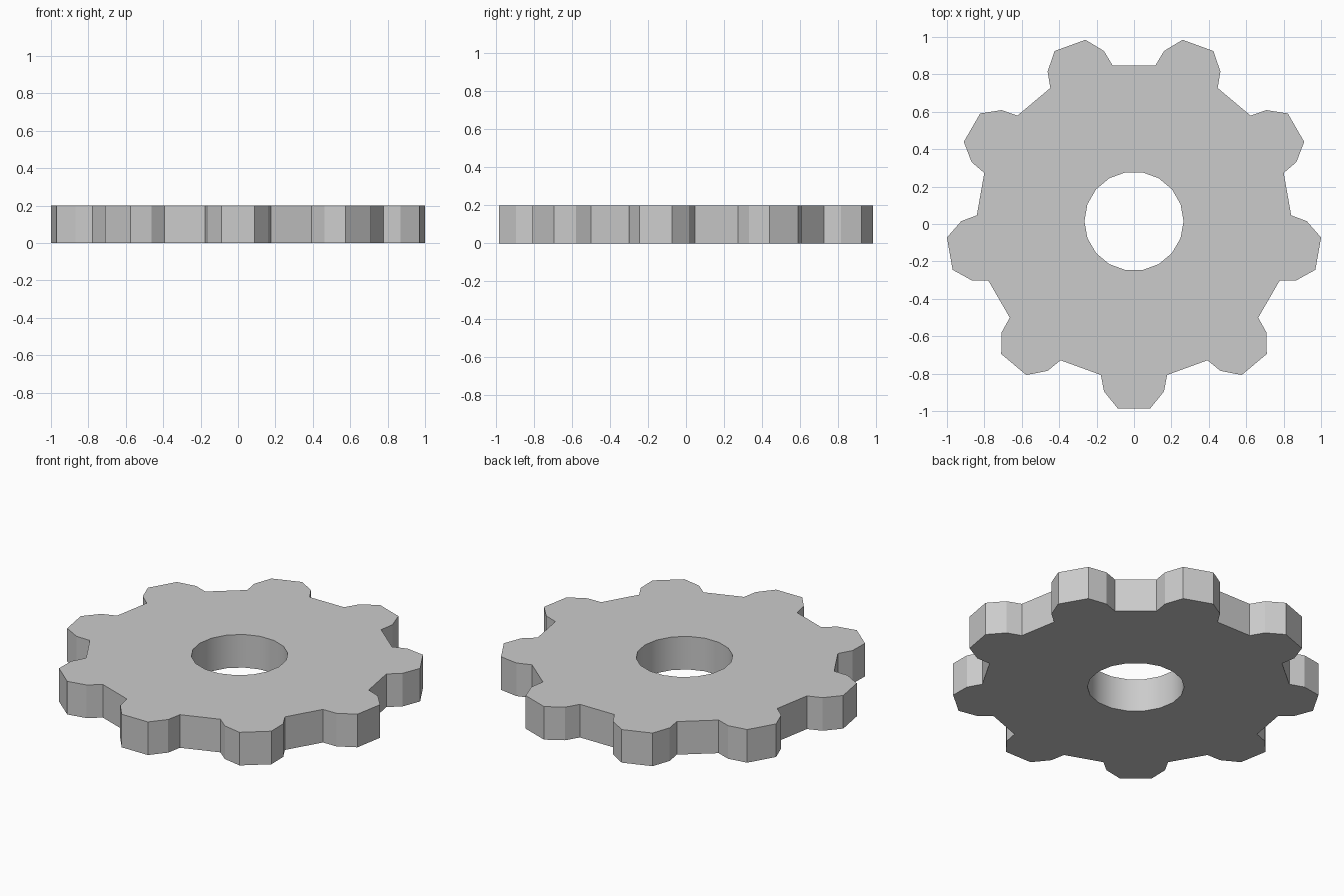
import bpy, bmesh
from math import radians, cos, sin

if "Cube" in bpy.data.objects:
    bpy.data.objects.remove(bpy.data.objects["Cube"])

TEETH, HEIGHT, CY = 9, 0.2, 0.015
HOLE_R, HOLE_SIDES = 0.265, 18


def polar(r, deg):
    a = radians(deg)
    return (r * cos(a), CY + r * sin(a), 0)


# One tooth as (radius, angle from its centre line), repeated round the wheel
tooth = [(0.841, -12.15), (0.924, -10), (1.004, -5),
         (1.004, 5), (0.924, 10), (0.841, 12.15)]
rim = [polar(r, -90 + i * 360 / TEETH + a) for i in range(TEETH) for r, a in tooth]

# Round centre bore
bore = [polar(HOLE_R, i * 360 / HOLE_SIDES) for i in range(HOLE_SIDES)]

bm = bmesh.new()
edges = []
for loop in (rim, bore):
    vs = [bm.verts.new(p) for p in loop]
    edges += [bm.edges.new((vs[i - 1], vs[i])) for i in range(len(vs))]

# Fill the flat profile and extrude it to thickness
bmesh.ops.triangle_fill(bm, use_beauty=True, edges=edges, normal=(0, 0, 1))
ext = bmesh.ops.extrude_face_region(bm, geom=bm.faces[:], use_keep_orig=True)
top = [g for g in ext["geom"] if isinstance(g, bmesh.types.BMVert)]
bmesh.ops.translate(bm, verts=top, vec=(0, 0, HEIGHT))
bmesh.ops.recalc_face_normals(bm, faces=bm.faces[:])

mesh = bpy.data.meshes.new("gear_wheel")
bm.to_mesh(mesh)
bm.free()
gear = bpy.data.objects.new("gear_wheel", mesh)
bpy.context.collection.objects.link(gear)

# Smooth bore, sharp tooth corners
bpy.context.view_layer.objects.active = gear
gear.select_set(True)
bpy.ops.object.shade_smooth_by_angle(angle=radians(25))
